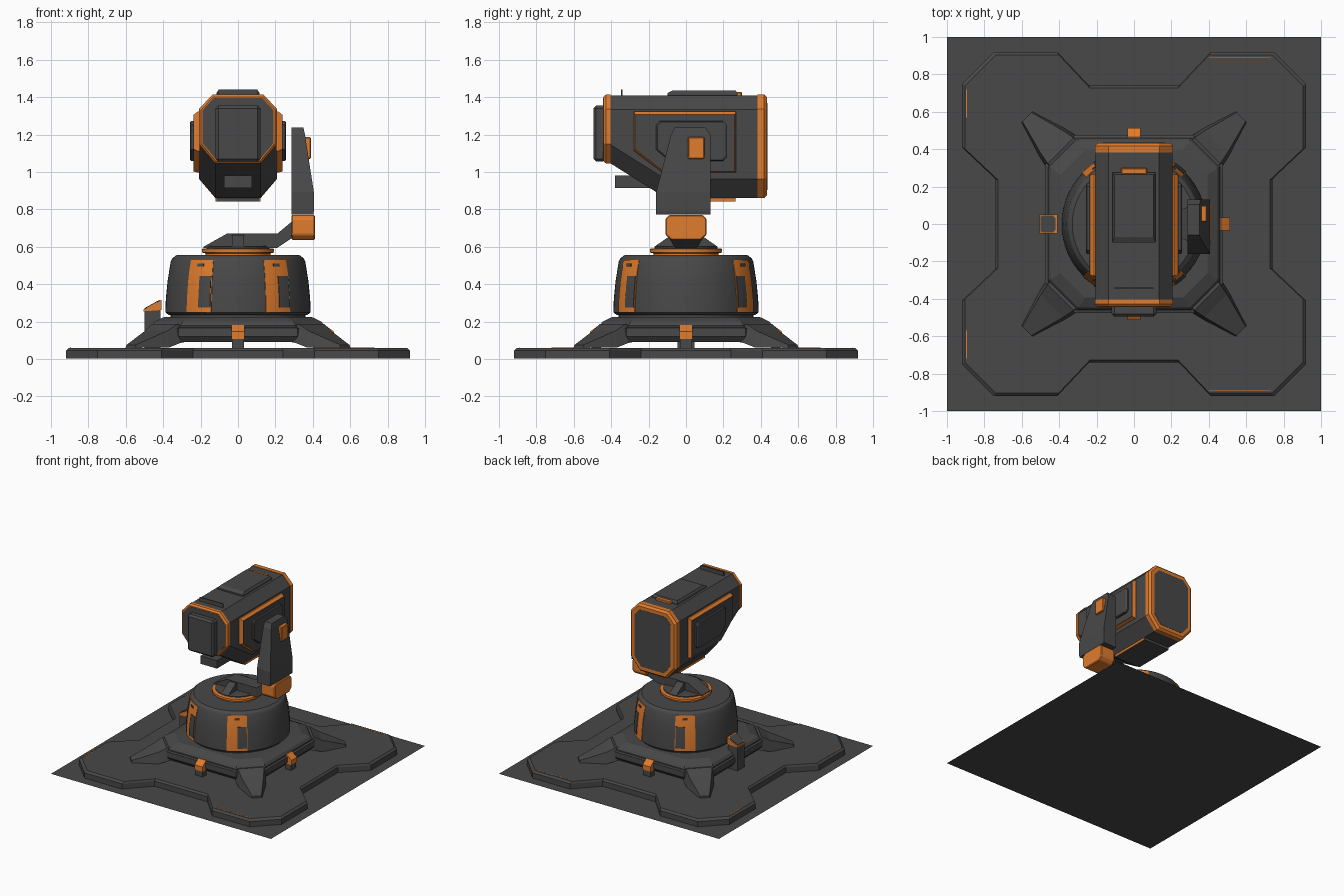
import bpy, bmesh, math

cube = bpy.data.objects.get("Cube")
if cube:
    bpy.data.objects.remove(cube, do_unlink=True)


def material(name, color):
    m = bpy.data.materials.new(name)
    m.use_nodes = True
    m.diffuse_color = color
    m.node_tree.nodes["Principled BSDF"].inputs["Base Color"].default_value = color
    return m


GREY = material("dark grey metal", (0.065, 0.065, 0.065, 1))
ORANGE = material("orange paint", (0.74, 0.2, 0.026, 1))


def loft(name, rings, mat=GREY, bevel=0, smooth=False):
    """Skin a list of equal point rings and cap both ends."""
    bm = bmesh.new()
    rows = [[bm.verts.new(p) for p in ring] for ring in rings]
    n = len(rows[0])
    for a, b in zip(rows, rows[1:]):
        for i in range(n):
            j = (i + 1) % n
            bm.faces.new((a[i], a[j], b[j], b[i]))
    bm.faces.new(rows[0])
    bm.faces.new(rows[-1])
    bmesh.ops.recalc_face_normals(bm, faces=bm.faces)
    me = bpy.data.meshes.new(name)
    bm.to_mesh(me)
    bm.free()
    me.materials.append(mat)
    ob = bpy.data.objects.new(name, me)
    bpy.context.collection.objects.link(ob)
    if bevel:
        mod = ob.modifiers.new("bevel", "BEVEL")
        mod.width, mod.segments = bevel, 1
    if smooth:
        bpy.ops.object.select_all(action='DESELECT')
        ob.select_set(True)
        bpy.context.view_layer.objects.active = ob
        bpy.ops.object.shade_smooth_by_angle(angle=math.radians(25))


def rect(x0, x1, y0, y1, z):
    return [(x0, y0, z), (x1, y0, z), (x1, y1, z), (x0, y1, z)]


def box(name, x, y, z, mat=GREY, bevel=0.0):
    loft(name, [rect(*x, *y, z[0]), rect(*x, *y, z[1])], mat, bevel)


def lathe(name, profile, mat=GREY, n=72):
    rings = [[(r * math.cos(math.tau * i / n), r * math.sin(math.tau * i / n), z)
              for i in range(n)] for r, z in profile]
    loft(name, rings, mat, smooth=True)


def turned(point, k):
    """Rotate a point by k quarter turns about the vertical axis."""
    x, y, *z = point
    for _ in range(k):
        x, y = -y, x
    return (x, y, *z)


def fourfold(points):
    return [turned(p, k) for k in range(4) for p in points]


def at_z(points, z, s=1.0):
    return [(x * s, y * s, z) for x, y in points]


# Ground sheet: a single square face
bm = bmesh.new()
bm.faces.new([bm.verts.new(p) for p in rect(-1, 1, -1, 1, 0)])
sheet = bpy.data.meshes.new("ground_sheet")
bm.to_mesh(sheet)
bm.free()
sheet.materials.append(GREY)
bpy.context.collection.objects.link(bpy.data.objects.new("ground_sheet", sheet))

# Platform with notched sides and thin painted marks
pad = fourfold([(0.74, 0.24), (0.92, 0.41), (0.92, 0.75),
                (0.75, 0.92), (0.41, 0.92), (0.24, 0.74)])
loft("platform", [at_z(pad, 0.002), at_z(pad, 0.045), at_z(pad, 0.06, 0.983)])
for s in (-1, 1):
    box("platform_mark_side", (-0.899, -0.894), sorted((s * 0.57, s * 0.72)), (0.059, 0.061), ORANGE)
    box("platform_mark_end", (0.4, 0.73), sorted((s * 0.887, s * 0.891)), (0.059, 0.061), ORANGE)

# Pedestal slab with four splayed legs
slab = fourfold([(0.48, -0.32), (0.48, 0.32)])
loft("pedestal_slab", [at_z(slab, z, s) for z, s in
                       ((0.09, 0.94), (0.12, 0.99), (0.165, 0.99), (0.17, 0.96),
                        (0.18, 0.96), (0.2, 0.93), (0.225, 0.82))])
c = math.sqrt(0.5)
leg = [[((u - v) * c, (u + v) * c, z) for v, z in
        ((-w, z0), (w, z0), (w * 0.85, z1), (-w * 0.85, z1))]
       for u, w, z0, z1 in ((0.45, 0.11, 0.1, 0.17), (0.555, 0.115, 0.085, 0.188),
                            (0.62, 0.1, 0.062, 0.15), (0.81, 0.04, 0.06, 0.075))]
for k in range(4):
    loft("leg", [[turned(p, k) for p in ring] for ring in leg])

# Short posts with sloping caps on three sides
for k in (0, 1, 3):
    foot = [rect(0.455, 0.505, -0.033, 0.033, z) for z in (0.06, 0.11)]
    loft("post_foot", [[turned(p, k) for p in ring] for ring in foot])
    cap = [(0.45, 0.107), (0.513, 0.107), (0.513, 0.147), (0.465, 0.182), (0.45, 0.182)]
    loft("post_cap", [[turned((x, y, z), k) for x, z in cap] for y in (-0.036, 0.036)], ORANGE)

# Tall control post with a slanted screen
box("tall_post", (-0.5, -0.415), (-0.045, 0.045), (0.06, 0.27))
wedge = [(-0.505, 0.255), (-0.41, 0.262), (-0.41, 0.317), (-0.505, 0.264)]
loft("tall_post_cap", [[(x, y, z) for x, z in wedge] for y in (-0.052, 0.052)], ORANGE)
screen = [(-0.04, -0.03), (-0.028, -0.045), (0.028, -0.045), (0.04, -0.03),
          (0.04, 0.03), (0.028, 0.045), (-0.028, 0.045), (-0.04, 0.03)]
loft("tall_post_screen", [[(x - 0.46, y, 0.289 + x * 0.558 + lift) for x, y in screen]
                          for lift in (-0.003, 0.005)])

# Round drum and its painted bands
lathe("drum_neck", [(0.36, 0.21), (0.36, 0.25)])
drum = [(0.37, 0.235), (0.388, 0.25), (0.386, 0.32), (0.376, 0.42),
        (0.36, 0.52), (0.35, 0.54), (0.33, 0.555)]
lathe("drum", drum)


def drum_radius(z):
    for (r0, z0), (r1, z1) in zip(drum, drum[1:]):
        if z <= z1:
            return r0 + (r1 - r0) * (z - z0) / (z1 - z0)
    return drum[-1][0]


def drum_patch(name, mid, half, z0, z1, out, mat):
    """Curved plate hugging the drum wall."""
    rings = []
    for i in range(9):
        a = math.radians(mid + half * (i / 4 - 1))
        zs = [z0 + (z1 - z0) * k / 5 for k in range(6)]
        ring = [(drum_radius(z) + out, z) for z in zs] + \
               [(drum_radius(z) - 0.01, z) for z in reversed(zs)]
        rings.append([(r * math.cos(a), r * math.sin(a), z) for r, z in ring])
    loft(name, rings, mat, smooth=True)


for angle, shift in ((56, -5.5), (124, -5.5), (237, 5.5), (304, 5.5)):
    drum_patch("drum_band", angle, 11.5, 0.25, 0.53, 0.004, ORANGE)
    drum_patch("drum_band_panel", angle + shift, 5.2, 0.275, 0.445, 0.008, GREY)
    drum_patch("drum_band_slot", angle, 3, 0.495, 0.51, 0.008, GREY)

# Turntable ring, hub fins and the crank to the arm
lathe("turntable_ring", [(0.175, 0.55), (0.175, 0.565), (0.193, 0.57), (0.193, 0.588), (0.185, 0.592)], ORANGE)
lathe("turntable_disc", [(0.168, 0.58), (0.168, 0.6), (0.16, 0.605)])
fin = [(-0.17, 0.6), (-0.08, 0.662), (0.08, 0.662), (0.17, 0.6)]
loft("hub_fin", [[(x, y, z) for y, z in fin] for x in (-0.032, 0.032)])
loft("crank", [[(x, -w, z0), (x, w, z0), (x, w, z1), (x, -w, z1)] for x, w, z0, z1 in
               ((-0.185, 0.055, 0.595, 0.6), (-0.06, 0.06, 0.595, 0.67),
                (0.21, 0.06, 0.595, 0.67), (0.3, 0.095, 0.655, 0.745))])

# Support arm
joint = [(-0.11, 0.665), (-0.08, 0.637), (0.08, 0.637), (0.11, 0.665),
         (0.11, 0.75), (0.09, 0.77), (-0.09, 0.77), (-0.11, 0.75)]
loft("arm_joint", [[(x, y, z) for y, z in joint] for x in (0.285, 0.412)], ORANGE, 0.006)
loft("arm", [rect(0.285, x1, y0, y1, z) for x1, y0, y1, z in
             ((0.402, -0.16, 0.13, 0.772), (0.406, -0.16, 0.13, 0.79), (0.406, -0.16, 0.13, 0.89),
              (0.358, -0.08, 0.13, 1.2), (0.35, -0.06, 0.105, 1.237))])
box("arm_lamp", (0.34, 0.39), (0.01, 0.098), (1.07, 1.187), ORANGE, 0.005)


# Head: eight-sided body that deepens toward the back
def section(y, low, d=0.0):
    e = d * 0.4
    half = [(0.12 + e, low - d), (0.205 + d, low + 0.1 - e), (0.205 + d, 1.335 + e), (0.135 + e, 1.41 + d)]
    return [(x, y, z) for x, z in half] + [(-x, y, z) for x, z in reversed(half)]


loft("head_body", [section(-0.41, 1.05), section(-0.11, 0.862), section(0.4, 0.862)])
for name, low, ys, lip, inner in (("front", 1.05, (-0.405, -0.428, -0.441), -0.008, -0.014),
                                  ("rear", 0.865, (0.383, 0.418, 0.434), -0.012, -0.04)):
    loft(name + "_rim", [section(ys[0], low, 0.004), section(ys[1], low, 0.004),
                         section(ys[2], low, lip)], ORANGE)
    out = math.copysign(0.002, ys[2])
    loft(name + "_face", [section(ys[2] - out, low, inner), section(ys[2] + out, low, inner)])
box("front_plate", (-0.12, 0.12), (-0.495, -0.43), (1.055, 1.355), GREY, 0.015)
box("chin_block", (-0.075, 0.075), (-0.38, -0.15), (0.915, 0.98))
box("belly_plate", (-0.115, 0.115), (-0.08, 0.265), (0.842, 0.87))
for s in (-1, 1):
    box("belly_stripe", sorted((s * 0.114, s * 0.12)), (-0.078, 0.263), (0.843, 0.868), ORANGE)
loft("top_hatch", [rect(-0.115, 0.115, -0.1, 0.275, 1.4), rect(-0.115, 0.115, -0.1, 0.275, 1.422),
                   rect(-0.105, 0.105, -0.07, 0.265, 1.437)])
box("top_hatch_clip", (-0.07, 0.07), (0.26, 0.3), (1.4, 1.428), ORANGE, 0.005)
box("sight_blade", (-0.105, 0.105), (-0.347, -0.339), (1.4, 1.442))

# Raised side panels with painted edges
edge = [(-0.277, 1.324), (0.267, 1.324), (0.267, 0.997), (-0.125, 0.997), (-0.277, 1.112)]
panel = [(-0.272, 1.307), (0.262, 1.307), (0.262, 1.002), (-0.117, 1.002), (-0.272, 1.122)]
cover = [(-0.16, 1.25), (-0.14, 1.272), (0.2, 1.272), (0.22, 1.25),
         (0.22, 1.08), (0.2, 1.06), (-0.09, 1.06), (-0.16, 1.12)]


def side_ring(points, x, s=1.0):
    return [(x, y * s, 1.16 + (z - 1.16) * s) for y, z in points]


for s in (-1, 1):
    loft("side_panel_edge", [side_ring(edge, s * 0.195), side_ring(edge, s * 0.215),
                             side_ring(panel, s * 0.235)], ORANGE)
    loft("side_panel", [side_ring(panel, s * 0.231, 0.995), side_ring(panel, s * 0.238, 0.995)])
    loft("side_cover", [side_ring(cover, s * 0.23), side_ring(cover, s * 0.25),
                        side_ring(cover, s * 0.257, 0.95)])
